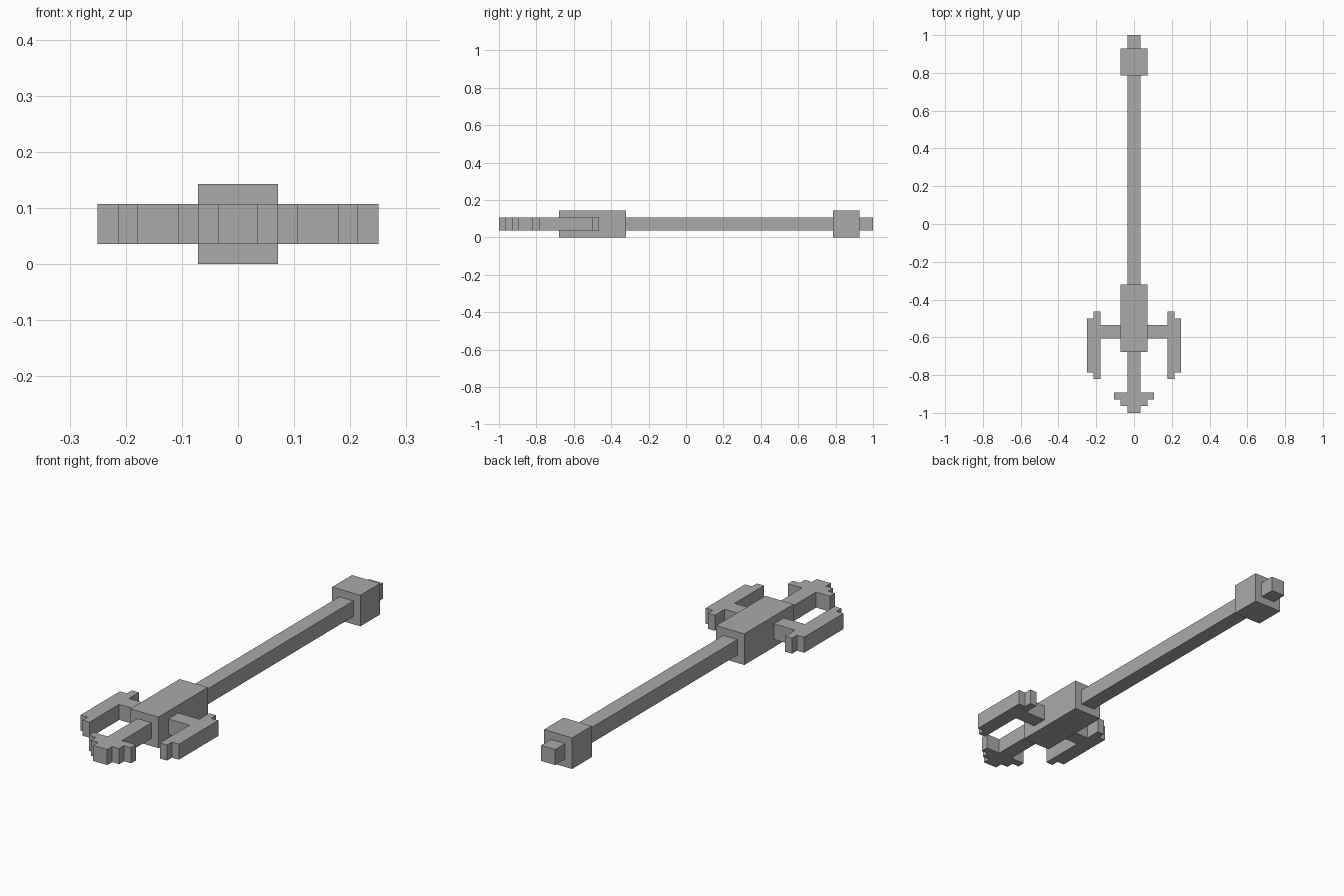
import bpy
import bmesh

cube = bpy.data.objects.get("Cube")
if cube:
    bpy.data.objects.remove(cube, do_unlink=True)

U = 1 / 28  # one block of the model's grid

grey = bpy.data.materials.new("plain grey")
grey.use_nodes = True
COLOUR = (0.4, 0.4, 0.4, 1)
grey.diffuse_color = COLOUR
grey.node_tree.nodes["Principled BSDF"].inputs["Base Color"].default_value = COLOUR


def slab(name, outline, bottom, top):
    """Extrude a flat outline, given in blocks, from bottom to top."""
    bm = bmesh.new()
    base = bm.faces.new([bm.verts.new((x * U, y * U, bottom * U)) for x, y in outline])
    out = bmesh.ops.extrude_face_region(bm, geom=[base])
    moved = [v for v in out["geom"] if isinstance(v, bmesh.types.BMVert)]
    bmesh.ops.translate(bm, verts=moved, vec=(0, 0, (top - bottom) * U))
    bmesh.ops.recalc_face_normals(bm, faces=bm.faces)
    mesh = bpy.data.meshes.new(name)
    bm.to_mesh(mesh)
    bm.free()
    mesh.materials.append(grey)
    obj = bpy.data.objects.new(name, mesh)
    bpy.context.collection.objects.link(obj)


def block(name, half_width, y0, y1, bottom, top):
    w = half_width
    slab(name, [(-w, y0), (w, y0), (w, y1), (-w, y1)], bottom, top)


# Handle, pommel and head block
block("shaft", 1, -9, 22, 1, 3)
block("pommel", 2, 22, 26, 0, 4)
block("pommel_stud", 1, 26, 28, 1, 3)
block("head_block", 2, -19, -9, 0, 4)

# Stepped front tip on its neck
half_tip = [(1, -28), (1, -27), (2, -27), (2, -26), (3, -26), (3, -25), (1, -25), (1, -19)]
slab("front_tip", half_tip + [(-x, y) for x, y in reversed(half_tip)], 1, 3)

# Side blades with stepped ends, each on a cross arm
blade = [(2, -17), (5, -17), (5, -23), (6, -23), (6, -22), (7, -22),
         (7, -14), (6, -14), (6, -13), (5, -13), (5, -15), (2, -15)]
for side, sign in (("left", 1), ("right", -1)):
    slab(side + "_blade", [(sign * x, y) for x, y in blade], 1, 3)
